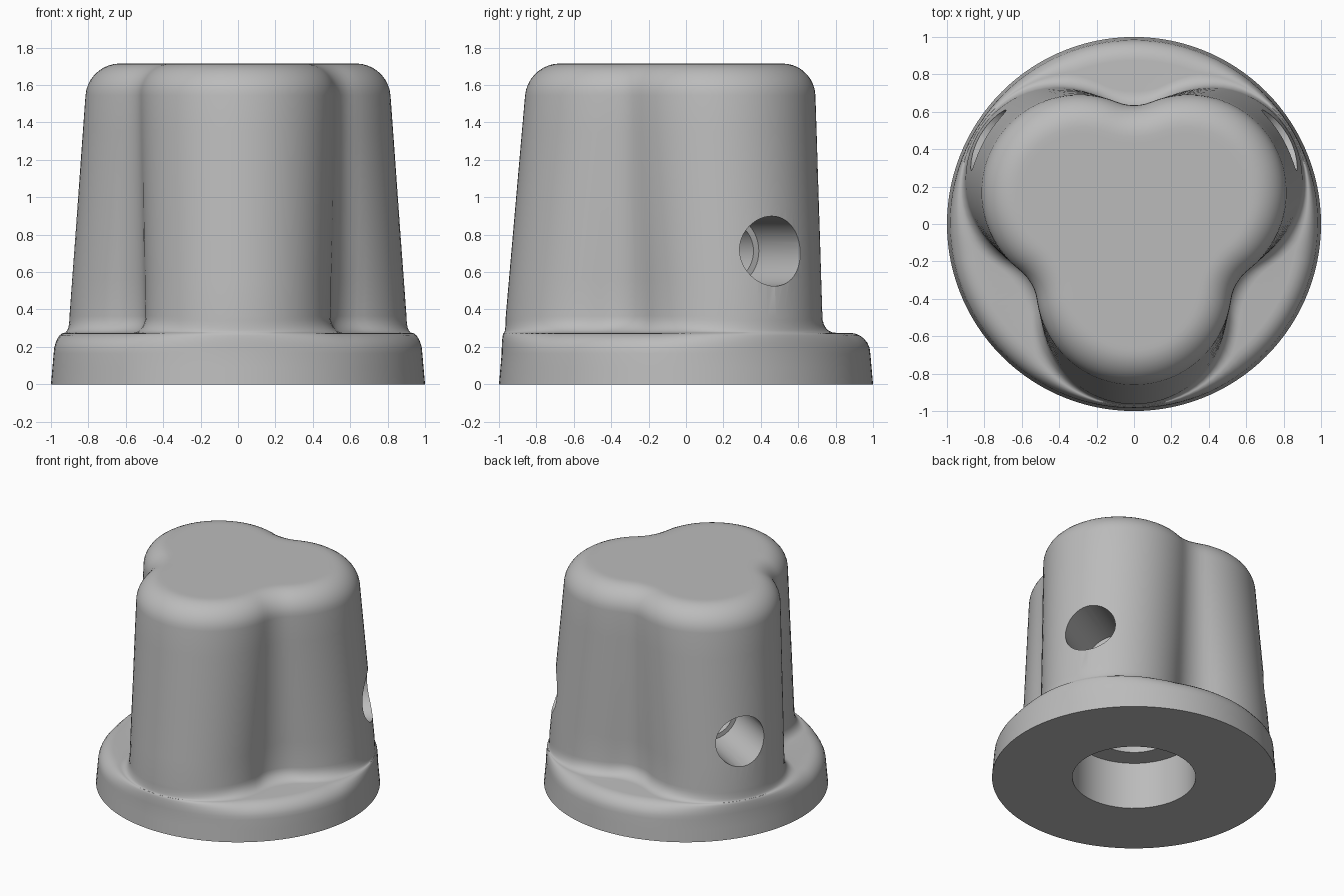
import bpy, bmesh, math
from mathutils import Vector

if "Cube" in bpy.data.objects:
    bpy.data.objects.remove(bpy.data.objects["Cube"])

SIDES = 120
SHELF, FILLET, EDGE = 0.275, 0.09, 0.11
TOP, ROUND = 1.715, 0.17


def flange_radius(z):
    return 1.0 - 0.0875 * z


def grip_radius(theta, z, inset=0.0):
    """Three tapered lobes joined by tangent hollow arcs, in polar form."""
    k = (z - 0.35) / 1.2
    c = 0.47 - 0.134 * k                # lobe centre distance
    r = 0.495 + 0.029 * k - inset       # lobe radius
    h = 0.30 - 0.053 * k + inset        # hollow radius
    third = 2 * math.pi / 3
    phi = (theta - math.pi / 6) % third
    phi = min(phi, third - phi)
    v = c / 2 + math.sqrt((r + h) ** 2 - 0.75 * c * c)
    lobe, hollow = Vector((c, 0)), Vector((v / 2, v * math.sqrt(0.75)))
    touch = lobe + (hollow - lobe) * r / (r + h)
    if phi <= math.atan2(touch.y, touch.x):
        return c * math.cos(phi) + math.sqrt(r * r - (c * math.sin(phi)) ** 2)
    a = math.pi / 3 - phi
    return v * math.cos(a) - math.sqrt(max(0, h * h - (v * math.sin(a)) ** 2))


def side_profile(theta):
    """Radius and height pairs from the foot to the crown."""
    pts = [(1.0, 0.0), (flange_radius(0.09), 0.09)]
    low = SHELF + FILLET
    outer, inner = flange_radius(SHELF - EDGE), grip_radius(theta, low)
    gap = max(outer - inner, 0.004)
    inner = min(inner, outer - 0.004)
    e, f = min(EDGE, gap * 0.5), min(FILLET, gap * 0.45)
    for i in range(7):                  # rounded flange edge
        a = i / 6 * math.pi / 2
        pts.append((outer - e + e * math.cos(a), SHELF - EDGE + EDGE * math.sin(a)))
    for i in range(7):                  # fillet into the grip
        a = i / 6 * math.pi / 2
        pts.append((inner + f - f * math.sin(a), low - FILLET * math.cos(a)))
    start = TOP - ROUND
    for i in range(1, 6):               # tapered grip wall
        z = low + (start - low) * i / 6
        pts.append((grip_radius(theta, z), z))
    for i in range(10):                 # rounded crown
        a = i / 9 * math.pi / 2
        z = start + ROUND * math.sin(a)
        pts.append((grip_radius(theta, z, ROUND * (1 - math.cos(a))), z))
    pts.append((grip_radius(theta, TOP, ROUND + 0.03), TOP))
    return pts


def build_knob():
    bm = bmesh.new()
    columns = []
    for i in range(SIDES):
        t = 2 * math.pi * i / SIDES
        columns.append([bm.verts.new((r * math.cos(t), r * math.sin(t), z))
                        for r, z in side_profile(t)])
    for i, a in enumerate(columns):
        b = columns[(i + 1) % SIDES]
        for j in range(len(a) - 1):
            bm.faces.new((a[j], b[j], b[j + 1], a[j + 1]))
    bm.faces.new([col[-1] for col in columns])
    bm.faces.new([col[0] for col in reversed(columns)])
    bmesh.ops.recalc_face_normals(bm, faces=bm.faces)
    mesh = bpy.data.meshes.new("knob_body")
    bm.to_mesh(mesh)
    bm.free()
    obj = bpy.data.objects.new("knob_body", mesh)
    bpy.context.collection.objects.link(obj)
    return obj


def drill(target, start, end, radius):
    """Cut a round hole between two points."""
    start, end = Vector(start), Vector(end)
    axis = end - start
    bpy.ops.mesh.primitive_cylinder_add(
        vertices=48, radius=radius, depth=axis.length,
        location=(start + end) / 2, rotation=axis.to_track_quat('Z', 'Y').to_euler())
    cutter = bpy.context.object
    cutter.name = "drill_cutter"
    cutter.hide_render = True
    mod = target.modifiers.new("hole", 'BOOLEAN')
    mod.operation, mod.solver, mod.object = 'DIFFERENCE', 'EXACT', cutter
    bpy.ops.object.select_all(action='DESELECT')
    target.select_set(True)
    bpy.context.view_layer.objects.active = target
    bpy.ops.object.modifier_apply(modifier=mod.name)
    bpy.data.objects.remove(cutter)


knob = build_knob()

# Stepped shaft bore from below
drill(knob, (0, 0, -0.1), (0, 0, 0.365), 0.435)
drill(knob, (0, 0, 0.3), (0, 0, 1.2), 0.28)

# Stepped screw holes through the two rear lobes
for side in (1, -1):
    d = Vector((side * math.cos(math.pi / 6), 0.5, 0))
    height = Vector((0, 0, 0.712))
    drill(knob, d * 0.455 + height, d * 1.2 + height, 0.187)
    drill(knob, d * 0.1 + height, d * 0.5 + height, 0.154)

# Plain grey finish
grey = bpy.data.materials.new("plain_grey")
grey.use_nodes = True
colour = (0.5, 0.5, 0.5, 1)
grey.diffuse_color = colour
grey.node_tree.nodes["Principled BSDF"].inputs["Base Color"].default_value = colour
knob.data.materials.clear()
knob.data.materials.append(grey)
for p in knob.data.polygons:
    p.material_index = 0

bpy.ops.object.select_all(action='DESELECT')
knob.select_set(True)
bpy.context.view_layer.objects.active = knob
bpy.ops.object.shade_smooth_by_angle(angle=math.radians(35))
